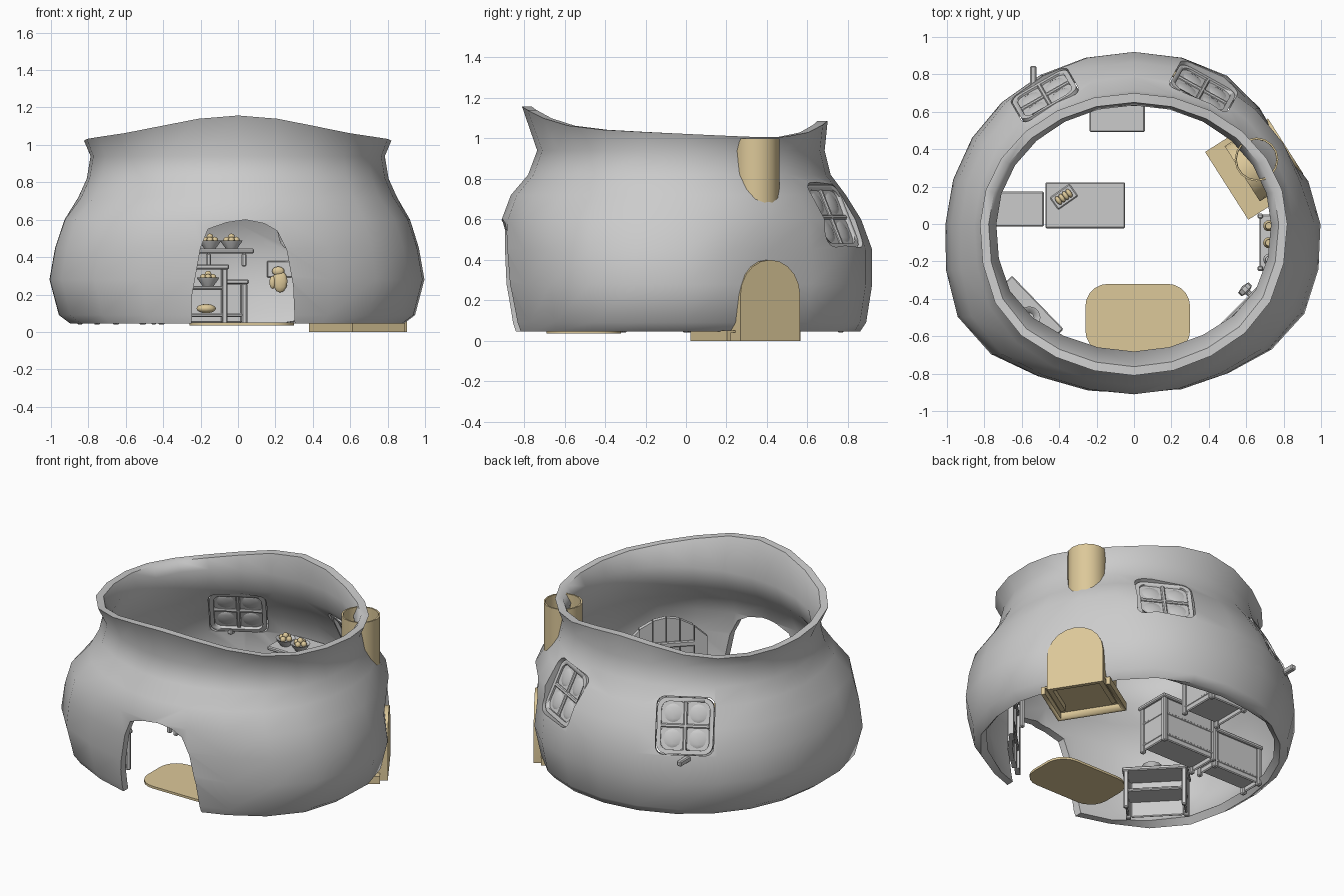
import bpy, bmesh, math
from math import sin, cos, pi, radians, exp
from mathutils import Matrix, Vector

if "Cube" in bpy.data.objects:
    bpy.data.objects.remove(bpy.data.objects["Cube"])

tan = bpy.data.materials.new("tan")
tan.diffuse_color = (0.72, 0.58, 0.32, 1)
tan.use_nodes = True
tan.node_tree.nodes["Principled BSDF"].inputs["Base Color"].default_value = tan.diffuse_color


def finish(name, bm, M=Matrix(), mat=None, smooth=35):
    me = bpy.data.meshes.new(name)
    bmesh.ops.recalc_face_normals(bm, faces=bm.faces)
    bm.transform(M)
    bm.to_mesh(me)
    bm.free()
    ob = bpy.data.objects.new(name, me)
    bpy.context.collection.objects.link(ob)
    if mat:
        me.materials.append(mat)
    activate(ob)
    bpy.ops.object.shade_smooth_by_angle(angle=radians(smooth))
    return ob


def activate(ob):
    bpy.ops.object.select_all(action='DESELECT')
    ob.select_set(True)
    bpy.context.view_layer.objects.active = ob


def F(x, y, z, az=90, tilt=0):
    """Local frame: y points outward along az, x is tangential, z up."""
    return (Matrix.Translation((x, y, z)) @ Matrix.Rotation(radians(az - 90), 4, 'Z')
            @ Matrix.Rotation(radians(tilt), 4, 'X'))


def box(name, lo, hi, M=Matrix(), mat=None, bevel=0.006):
    bm = bmesh.new()
    bmesh.ops.create_cube(bm, size=1)
    for v in bm.verts:
        v.co = Vector([(a + b) / 2 + c * (b - a) for a, b, c in zip(lo, hi, v.co)])
    bmesh.ops.bevel(bm, geom=bm.edges[:], offset=bevel, segments=1, affect='EDGES')
    return finish(name, bm, M, mat)


def prism(name, pts, y0, y1, M=Matrix(), mat=None):
    """Outline in local xz, extruded along y."""
    bm = bmesh.new()
    f = bm.faces.new([bm.verts.new((x, y0, z)) for x, z in pts])
    r = bmesh.ops.extrude_face_region(bm, geom=[f])
    for v in r['geom']:
        if isinstance(v, bmesh.types.BMVert):
            v.co.y = y1
    return finish(name, bm, M, mat)


def lathe(name, prof, M=Matrix(), mat=None, n=16):
    bm = bmesh.new()
    rings = [[bm.verts.new((r * cos(2*pi*i/n), r * sin(2*pi*i/n), z)) for i in range(n)] for r, z in prof]
    for a, b in zip(rings, rings[1:]):
        for i in range(n):
            bm.faces.new((a[i], a[(i+1) % n], b[(i+1) % n], b[i]))
    bmesh.ops.remove_doubles(bm, verts=bm.verts[:], dist=1e-5)
    return finish(name, bm, M, mat)


def blob(name, loc, scale, mat=tan, M=Matrix()):
    bm = bmesh.new()
    bmesh.ops.create_uvsphere(bm, u_segments=10, v_segments=6, radius=1)
    return finish(name, bm, M @ Matrix.Translation(loc) @ Matrix.Diagonal((*scale, 1)), mat, 60)


def cut(ob, cutter):
    m = ob.modifiers.new("cut", 'BOOLEAN')
    m.object, m.operation, m.solver = cutter, 'DIFFERENCE', 'EXACT'
    activate(ob)
    bpy.ops.object.modifier_apply(modifier="cut")
    bpy.data.objects.remove(cutter)


def rounded(w, h, r, n=4):
    return [(sx * (w - r) + r * cos(a), sz * (h - r) + r * sin(a))
            for q, (sx, sz) in enumerate([(1, 1), (-1, 1), (-1, -1), (1, -1)])
            for a in [(q + k / n) * pi / 2 for k in range(n + 1)]]


# pot-shaped house wall: z, half width, front depth, back depth
rows = [(.045, .89, .87, .86), (.09, .95, .88, .89), (.28, 1.0, .91, .92), (.45, .97, .915, .92),
        (.60, .92, .91, .865), (.72, .85, .865, .79), (.82, .805, .78, .715), (.94, .785, .735, .685),
        (None, .82, .81, .70)]
N = 24


def lip(a):
    s = sin(a)
    return 1.022 - .035 * s + .1 * abs(s) ** 6


bm = bmesh.new()
grid = []
for z, rx, yf, yb in rows:
    ring = []
    for j in range(N):
        a = 2 * pi * j / N
        s = sin(a)
        low = 1 if z and z < .65 else .5
        d = 1 + low * (.095 * exp(-((a - 3.77) / .4) ** 2) + .055 * exp(-((a - 5.68) / .35) ** 2))
        if z and z < .6:
            d -= .09 * exp(-((a - .55) / .3) ** 2)
        ring.append(bm.verts.new((rx * cos(a) * d, s * d * (yf if s < 0 else yb), z or lip(a))))
    grid.append(ring)
for a, b in zip(grid, grid[1:]):
    for j in range(N):
        k = (j + 1) % N
        bm.faces.new((a[j], a[k], b[k], b[j]))
bmesh.ops.recalc_face_normals(bm, faces=bm.faces)
if grid[2][0].link_faces[0].normal.x < 0:
    bmesh.ops.reverse_faces(bm, faces=bm.faces)
bmesh.ops.solidify(bm, geom=bm.faces[:], thickness=.05)
# level the rim and the bottom edge
for v in bm.verts:
    if v.co.z > .985:
        v.co.z = lip(math.atan2(v.co.y / .75, v.co.x / .82))
    elif v.co.z < .075:
        v.co.z = .045
wall = finish("house_wall", bm, smooth=60)

# doorway and window openings
arch = [(-.25, -.1), (-.245, .2), (-.2, .45), (-.16, .55), (-.06, .585), (.04, .6), (.14, .58),
        (.21, .54), (.26, .44), (.295, .25), (.31, -.1)]
cut(wall, prism("door_cutter", arch, -1.2, -.55))
windows = [F(-.475, .685, .61, 120, 24), F(.365, .715, .61, 61, 24)]
for W in windows:
    cut(wall, prism("window_cutter", rounded(.175, .175, .05), -.2, .2, W))
activate(wall)
bpy.ops.object.shade_smooth_by_angle(angle=radians(60))

# windows: rounded frame, cross bars, bulging panes
for W in windows:
    fr = prism("window_frame", rounded(.17, .17, .06), -.04, .01, W)
    cut(fr, prism("frame_cutter", rounded(.145, .145, .045), -.2, .2, W))
    box("window_bar_upright", (-.012, -.03, -.15), (.012, .01, .15), W)
    box("window_bar_cross", (-.15, -.03, -.012), (.15, .01, .012), W)
    for sx in (-1, 1):
        for sz in (-1, 1):
            P = W @ Matrix.Translation((sx * .076, -.01, sz * .076))
            prism("window_pane", rounded(.069, .069, .025), -.008, .008, P)
            blob("pane_bulge", (0, 0, 0), (.066, .016, .066), None, P)
box("window_latch", (-.555, .68, .42), (-.522, .845, .455))

# doormat
bm = bmesh.new()
vs = [bm.verts.new((.02 + x, -.505 + y, .035)) for x, y in rounded(.28, .185, .12, 5)]
r = bmesh.ops.extrude_face_region(bm, geom=[bm.faces.new(vs)])
bmesh.ops.translate(bm, vec=(0, 0, .015), verts=[v for v in r['geom'] if isinstance(v, bmesh.types.BMVert)])
finish("doormat", bm, mat=tan)

# hollow fireplace and chimney
H = F(.655, .335, 0, 32.5)


def arch_pts(w, h, z0):
    return [(-w, z0)] + [(w * -cos(pi*i/10), h - w + w * sin(pi*i/10)) for i in range(11)] + [(w, z0)]


slab = prism("hearth_slab", [(-.19, 0), (.24, 0), (.24, .05), (-.19, .05)], -.205, .13, H, tan)
cut(slab, prism("slab_cutter", [(-.165, -.1), (.215, -.1), (.215, .04), (-.165, .04)], -.18, .3, H))
H2 = H @ Matrix.Translation((.015, 0, 0))
fire = prism("fireplace_body", arch_pts(.175, .40, .0), -.10, .175, H2, tan)
cut(fire, prism("fire_cutter", arch_pts(.145, .37, -.2), -.3, .15, H2))
lathe("chimney", [(.105, .34), (.117, .34), (.117, 1.0), (.107, 1.0), (.105, .34)], F(.655, .345, 0), tan)

# open door leaf made of planks with an arched top
D = F(.505, -.52, .05, -45)
for i in range(6):
    x0, x1 = (i - 3) * .083, (i - 2) * .083 - .004
    bend = .5 * ((x0 + x1) / 2) ** 2
    top = lambda x: .55 - 2.2 * x * x
    prism("door_plank", [(x0, 0), (x1, 0), (x1, top(x1)), (x0, top(x0))], -bend, .03 - bend, D)
for z in (.12, .36):
    box("door_band", (-.2, -.02, z), (.2, .0, z + .035), D)
lathe("door_knob", [(0, 0), (.015, 0), (.015, .05), (.04, .06), (.04, .085), (0, .095)],
      F(.645, -.40, .33, -45) @ Matrix.Rotation(pi / 2, 4, 'X'), n=10)


def stand(name, lo, hi, shelves, M=Matrix()):
    """Shelving: four posts, top, shelves, side and back panels."""
    (x0, y0, z0), (x1, y1, z1) = lo, hi
    t = .03
    for x in (x0, x1 - t):
        for y in (y0, y1 - t):
            box(name + "_post", (x, y, z0), (x + t, y + t, z1 - .02), M)
        box(name + "_side", (x + .008, y0 + t, z0 + .01), (x + .022, y1 - t, z1 - .02), M)
    box(name + "_top", (x0 - .008, y0 - .008, z1 - .025), (x1 + .008, y1 + .008, z1), M)
    for z in shelves:
        box(name + "_shelf", (x0 + .005, y0 + .005, z - .02), (x1 - .005, y1 - .005, z), M)
    box(name + "_back", (x0 + t, y1 - .022, z0 + .01), (x1 - t, y1 - .008, z1 - .02), M)


def bowl(x, y, z, fruit=True):
    lathe("bowl", [(0, 0), (.03, 0), (.055, .035), (.06, .045), (.05, .042), (.025, .012), (0, .01)],
          F(x, y, z), n=12)
    for i in range(5 if fruit else 0):
        a = i * pi / 2
        r = .026 if i < 4 else 0
        blob("fruit", (x + r * cos(a), y + r * sin(a), z + (.045 if i < 4 else .062)), (.019, .019, .019))


# central counter, lower side counter, back bench, corner cabinet
stand("counter", (-.465, -.015, .04), (-.055, .215, .36), (.10, .245))
stand("side_counter", (-.86, -.005, .04), (-.49, .165, .31), (.10,))
stand("bench", (-.23, .50, .04), (.05, .78, .28), (.10,))
stand("corner_cabinet", (-.19, .0, .04), (.19, .17, .31), (.17,), F(-.52, -.425, 0, 224))
bowl(-.56, -.50, .31, False)
blob("bread", (-.17, .10, .125), (.055, .04, .025))
bowl(-.16, .10, .246)

# cutting board with loaf on the counter
B = F(-.375, .145, .36, 125)
box("cutting_board", (-.065, -.04, 0), (.065, .04, .012), B)
for i in range(4):
    blob("loaf_slice", (-.035 + i * .023, 0, .025), (.014, .026, .018), tan, B)

# back wall shelf with bowls
box("back_shelf", (-.23, .63, .42), (.085, .86, .445))
for x in (-.17, .02):
    box("shelf_bracket", (x, .76, .35), (x + .025, .86, .42))
bowl(-.15, .71, .445)
bowl(-.035, .70, .445)

# hanging mitt and its rail
box("mitt_rail", (.155, .82, .29), (.31, .85, .38))
blob("mitt_palm", (.225, .80, .27), (.042, .018, .06))
blob("mitt_cuff", (.215, .80, .325), (.035, .016, .025))
blob("mitt_thumb", (.185, .80, .265), (.018, .014, .035))

# right wall rack
for z in (.26, .42):
    box("rack_shelf", (.67, -.25, z), (.90, .05, z + .02))
    for y in (-.19, -.10, -.01):
        lathe("jar", [(0, 0), (.026, 0), (.03, .04), (.018, .06), (.018, .07), (0, .07)],
              F(.72, y, z + .02), tan if y > -.15 else None, n=10)
for y in (-.25, .03):
    box("rack_post", (.66, y, .05), (.69, y + .025, .46))
